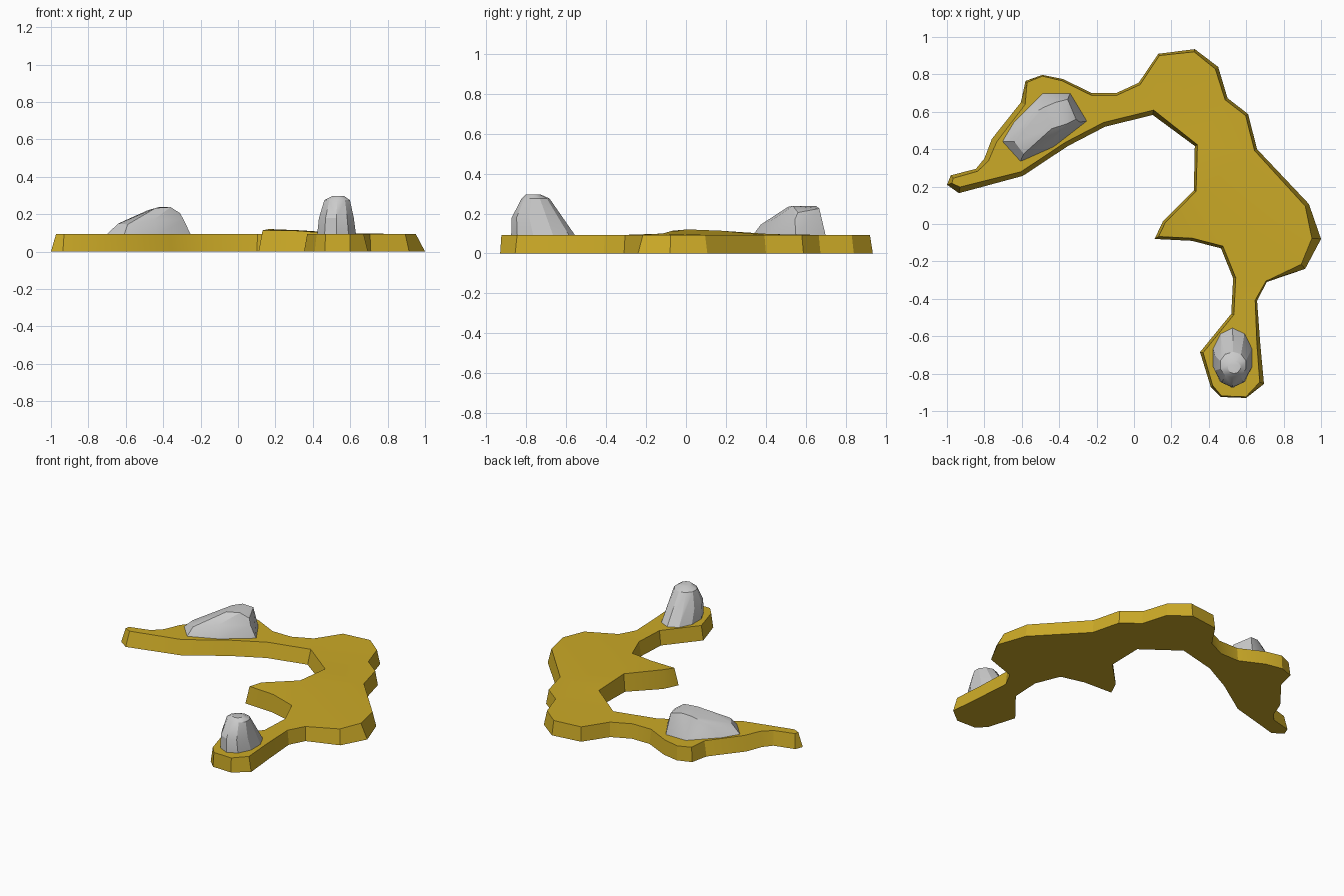
import bpy, bmesh, math
from mathutils import Vector

if "Cube" in bpy.data.objects:
    bpy.data.objects.remove(bpy.data.objects["Cube"])


def finish(bm, name, mat=None):
    bmesh.ops.recalc_face_normals(bm, faces=bm.faces[:])
    mesh = bpy.data.meshes.new(name)
    bm.to_mesh(mesh)
    bm.free()
    ob = bpy.data.objects.new(name, mesh)
    bpy.context.collection.objects.link(ob)
    if mat:
        mesh.materials.append(mat)
    bpy.context.view_layer.objects.active = ob
    ob.select_set(True)
    bpy.ops.object.shade_smooth_by_angle(angle=math.radians(25))
    ob.select_set(False)
    return ob


def hull(points, name):
    bm = bmesh.new()
    for p in points:
        bm.verts.new(p)
    res = bmesh.ops.convex_hull(bm, input=bm.verts[:])
    loose = [v for v in bm.verts if not v.link_faces]
    bmesh.ops.delete(bm, geom=loose, context='VERTS')
    bmesh.ops.dissolve_limit(bm, angle_limit=math.radians(6),
                             verts=bm.verts[:], edges=bm.edges[:])
    return finish(bm, name)


# Island outline, clockwise from the left tip: x, y, inset of the top edge
outline = [
    (-1.00, .21, .022), (-.98, .26, .018), (-.845, .295, .015), (-.80, .35, .025),
    (-.76, .455, .03), (-.605, .65, .025), (-.58, .765, .01), (-.49, .797, .006),
    (-.38, .775, .01), (-.225, .70, .012), (-.095, .70, .012), (.025, .755, .012),
    (.13, .91, .01), (.325, .935, .014), (.45, .84, .018), (.50, .673, .015),
    (.61, .588, .015), (.658, .40, .015), (.935, .107, .022), (1.00, -.08, .045),
    (.915, -.24, .03), (.71, -.31, .006), (.658, -.41, .01), (.675, -.64, .018),
    (.695, -.855, .022), (.60, -.93, .006), (.465, -.925, .006), (.41, -.87, .012),
    (.353, -.685, .015), (.52, -.48, .014), (.53, -.29, .014), (.465, -.13, .014),
    (.31, -.09, .014), (.11, -.08, .014), (.155, .015, .014), (.32, .18, .012),
    (.325, .417, .014), (.10, .583, .024), (-.155, .52, .024), (-.353, .417, .024),
    (-.595, .257, .024), (-.936, .165, .03)]


def top_height(x, y):
    # gentle rise on the inner spur
    return .093 + .034 * max(0, 1 - math.hypot(x - .2, y - .08) / .42)


gold = bpy.data.materials.new("ochre_ground")
gold.diffuse_color = (.6, .4, .02, 1)
gold.use_nodes = True
gold.node_tree.nodes["Principled BSDF"].inputs["Base Color"].default_value = gold.diffuse_color

bm = bmesh.new()
low, high = [], []
n = len(outline)
for i, (x, y, inset) in enumerate(outline):
    p = Vector((x, y))
    a = (p - Vector(outline[i - 1][:2])).normalized()
    b = (Vector(outline[(i + 1) % n][:2]) - p).normalized()
    na, nb = Vector((a.y, -a.x)), Vector((b.y, -b.x))
    m = (na + nb).normalized()
    q = p + m * inset / max(.5, m.dot(na))
    low.append(bm.verts.new((x, y, 0)))
    high.append(bm.verts.new((q.x, q.y, top_height(q.x, q.y))))
for i in range(n):
    j = (i + 1) % n
    bm.faces.new((low[i], low[j], high[j], high[i]))
caps = [bm.faces.new(low), bm.faces.new(high)]
bmesh.ops.triangulate(bm, faces=caps)
finish(bm, "island_ground", gold)

# Long sloping boulder on the left arm
base = [(-.71, .44), (-.61, .33), (-.43, .41), (-.25, .55), (-.34, .70), (-.49, .70), (-.65, .54)]
hull([(x, y, .085) for x, y in base] + [
    (-.64, .44, .15), (-.59, .375, .145), (-.45, .435, .17), (-.56, .58, .175),
    (-.44, .51, .233), (-.36, .535, .238), (-.42, .65, .238), (-.48, .625, .222),
    (-.31, .56, .205), (-.355, .667, .225), (-.34, .665, .17), (-.29, .545, .17)],
    "long_boulder")

# Tall boulder on the lower end: stacked elliptical rings
rings = [(.085, .527, -.713, .11, .162), (.18, .526, -.745, .098, .127),
         (.275, .53, -.753, .072, .07), (.296, .535, -.765, .035, .035)]
hull([(cx + rx * math.cos(t), cy + ry * math.sin(t), z)
      for z, cx, cy, rx, ry in rings
      for t in (math.tau * (k + .5) / 10 for k in range(10))], "tall_boulder")
